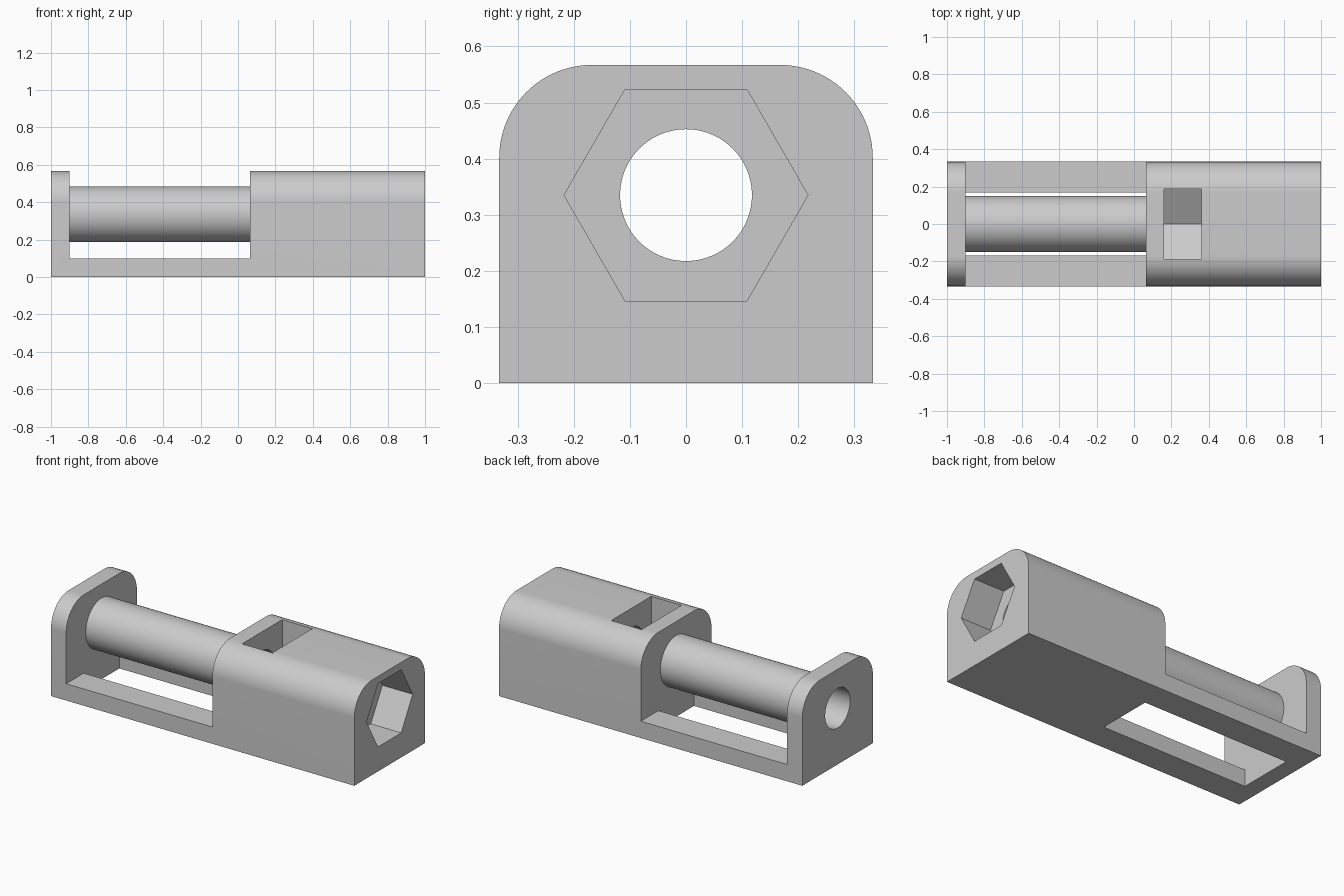
import bpy
import bmesh
from math import cos, sin, pi, radians

if "Cube" in bpy.data.objects:
    bpy.data.objects.remove(bpy.data.objects["Cube"], do_unlink=True)

AXIS_Z = 0.335            # height of the bore
HALF_W, HEIGHT = 0.333, 0.567
CORNER = 0.165
GAP = (-0.9, 0.065)       # open bay between end plate and block
HEX_R = 0.2175

grey = bpy.data.materials.new("light grey")
grey.use_nodes = True
grey.diffuse_color = (0.6, 0.6, 0.6, 1)
grey.node_tree.nodes["Principled BSDF"].inputs["Base Color"].default_value = (0.6, 0.6, 0.6, 1)


def prism(name, points, x0, x1):
    """Extrude a closed (y, z) outline along x."""
    bm = bmesh.new()
    face = bm.faces.new([bm.verts.new((x0, y, z)) for y, z in points])
    ext = bmesh.ops.extrude_face_region(bm, geom=[face])
    verts = [v for v in ext["geom"] if isinstance(v, bmesh.types.BMVert)]
    bmesh.ops.translate(bm, verts=verts, vec=(x1 - x0, 0, 0))
    bmesh.ops.recalc_face_normals(bm, faces=bm.faces)
    mesh = bpy.data.meshes.new(name)
    bm.to_mesh(mesh)
    bm.free()
    mesh.materials.append(grey)
    obj = bpy.data.objects.new(name, mesh)
    bpy.context.collection.objects.link(obj)
    return obj


def arc(y, z, r, start, end, steps):
    angles = [radians(start + (end - start) * i / steps) for i in range(steps + 1)]
    return [(y + r * cos(a), z + r * sin(a)) for a in angles]


def ring(r, sides, start=0):
    return arc(0, AXIS_Z, r, start, start + 360, sides)[:-1]


def rect(half, z0, z1):
    return [(-half, z0), (half, z0), (half, z1), (-half, z1)]


def combine(target, tool, operation):
    """Apply a boolean and discard the tool."""
    mod = target.modifiers.new(operation.lower(), "BOOLEAN")
    mod.operation = operation
    mod.solver = "EXACT"
    mod.object = tool
    bpy.context.view_layer.objects.active = target
    bpy.ops.object.modifier_apply(modifier=mod.name)
    bpy.data.objects.remove(tool, do_unlink=True)


# Main body with rounded upper corners
inner, shoulder = HALF_W - CORNER, HEIGHT - CORNER
outline = [(-HALF_W, 0), (HALF_W, 0)]
outline += arc(inner, shoulder, CORNER, 0, 90, 24)
outline += arc(-inner, shoulder, CORNER, 90, 180, 24)
body = prism("holder_body", outline, -1, 1)

# Open bay and the window through its floor
combine(body, prism("bay_cutter", rect(0.5, 0.1, 0.8), *GAP), "DIFFERENCE")
combine(body, prism("window_cutter", rect(0.168, -0.1, 0.2), *GAP), "DIFFERENCE")

# Tube across the bay, then the bore through everything
combine(body, prism("tube", ring(0.149, 96), GAP[0] - 0.03, GAP[1] + 0.03), "UNION")
combine(body, prism("bore_cutter", ring(0.1175, 96), -1.2, 1.2), "DIFFERENCE")

# Hexagonal pocket in the right end
combine(body, prism("pocket_cutter", ring(HEX_R, 6), 0.8, 1.2), "DIFFERENCE")

# Nut slot from the top with a V-shaped floor
flat = HEX_R * cos(pi / 6)
slot = [(0, AXIS_Z - HEX_R), (flat, AXIS_Z - HEX_R / 2), (flat, 0.8),
        (-flat, 0.8), (-flat, AXIS_Z - HEX_R / 2)]
combine(body, prism("slot_cutter", slot, 0.16, 0.36), "DIFFERENCE")

bpy.ops.object.select_all(action="DESELECT")
body.select_set(True)
bpy.context.view_layer.objects.active = body
bpy.ops.object.shade_smooth_by_angle(angle=radians(25))
